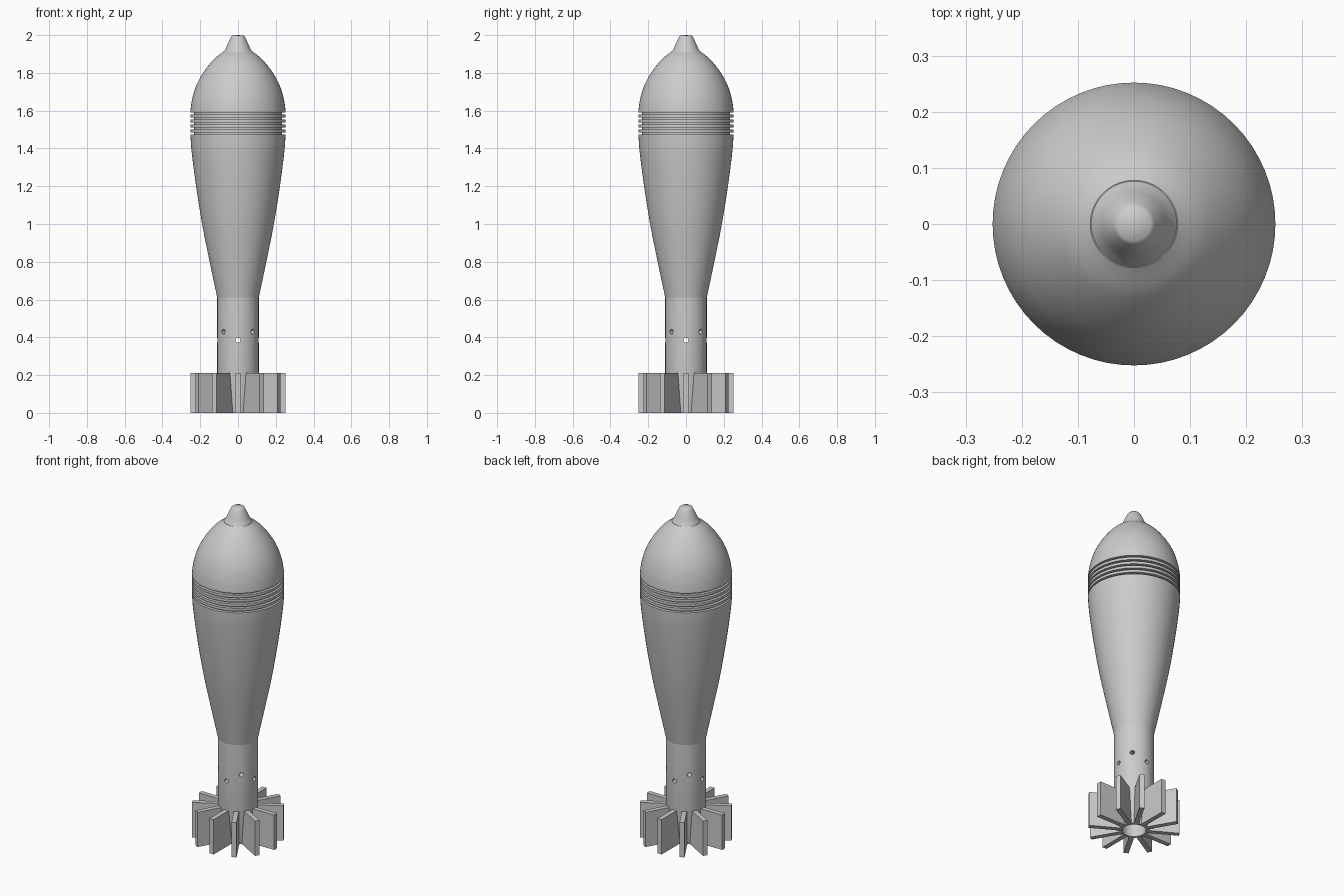
import bpy, bmesh, math
from mathutils import Matrix, Vector

cube = bpy.data.objects.get("Cube")
if cube:
    bpy.data.objects.remove(cube, do_unlink=True)

SIDES = 64

grey = bpy.data.materials.new("plain grey metal")
grey.use_nodes = True
COLOUR = (0.6, 0.6, 0.6, 1)
grey.diffuse_color = COLOUR
grey.node_tree.nodes["Principled BSDF"].inputs["Base Color"].default_value = COLOUR


def add_object(name, bm):
    bmesh.ops.recalc_face_normals(bm, faces=bm.faces)
    mesh = bpy.data.meshes.new(name)
    bm.to_mesh(mesh)
    bm.free()
    mesh.materials.append(grey)
    obj = bpy.data.objects.new(name, mesh)
    bpy.context.collection.objects.link(obj)
    return obj


def smooth(obj, degrees=35):
    bpy.ops.object.select_all(action='DESELECT')
    obj.select_set(True)
    bpy.context.view_layer.objects.active = obj
    bpy.ops.object.shade_smooth_by_angle(angle=math.radians(degrees))


def lathe(name, profile):
    """Spin (radius, height) points about the z axis."""
    bm = bmesh.new()
    verts = [bm.verts.new((r, 0, z)) for r, z in profile]
    edges = [bm.edges.new(pair) for pair in zip(verts, verts[1:])]
    bmesh.ops.spin(bm, geom=verts + edges, cent=(0, 0, 0), axis=(0, 0, 1),
                   angle=math.tau, steps=SIDES, use_merge=True)
    bmesh.ops.remove_doubles(bm, verts=bm.verts, dist=0.0001)
    return add_object(name, bm)


def curve(points, steps=5):
    """Pass a smooth line through a few (radius, height) points."""
    pts = [Vector(p) for p in points]
    pts = [2 * pts[0] - pts[1]] + pts + [2 * pts[-1] - pts[-2]]
    out = []
    for a, b, c, d in zip(pts, pts[1:], pts[2:], pts[3:]):
        for i in range(steps):
            t = i / steps
            out.append(tuple(0.5 * (2 * b + (c - a) * t
                                    + (2 * a - 5 * b + 4 * c - d) * t * t
                                    + (3 * b - a - 3 * c + d) * t ** 3)))
    return out + [tuple(points[-1])]


# Shell body: tapered belly, grooved band and ogive
belly = curve([(0.11, 0.61), (0.15, 0.8), (0.19, 1.0), (0.222, 1.2),
               (0.245, 1.38), (0.252, 1.47)])
band = []
for i in range(5):
    z = 1.474 + i * 0.0265
    band += [(0.252, z), (0.234, z), (0.234, z + 0.011), (0.252, z + 0.011)]
ogive = curve([(0.252, 1.6), (0.243, 1.66), (0.222, 1.73),
               (0.185, 1.8), (0.13, 1.87), (0.078, 1.912)])
smooth(lathe("shell_body", [(0, 0.61)] + belly + band + ogive + [(0, 1.912)]))

# Nose fuze: small cone with a rounded tip
fuze = [(0, 1.9), (0.082, 1.905), (0.068, 1.922), (0.056, 1.95),
        (0.037, 1.99), (0.03, 1.998), (0, 2.0)]
smooth(lathe("nose_fuze", fuze), 50)

# Hollow tail tube, narrowing between the fins
tube = lathe("tail_tube", [(0, 0.62), (0.11, 0.62), (0.11, 0.21), (0.08, 0),
                           (0.065, 0), (0.065, 0.58), (0, 0.58)])

# Vent holes drilled around the tube at two heights
bm = bmesh.new()
for i in range(8):
    place = (Matrix.Rotation(i * math.tau / 8, 4, 'Z')
             @ Matrix.Translation((0.1, 0, 0.43 if i % 2 else 0.385))
             @ Matrix.Rotation(math.pi / 2, 4, 'Y'))
    bmesh.ops.create_cone(bm, cap_ends=True, segments=12, radius1=0.013,
                          radius2=0.013, depth=0.1, matrix=place)
drills = add_object("vent_drills", bm)
drills.hide_render = True
drill = tube.modifiers.new("vents", 'BOOLEAN')
drill.operation = 'DIFFERENCE'
drill.object = drills
bpy.context.view_layer.objects.active = tube
bpy.ops.object.modifier_apply(modifier=drill.name)
bpy.data.objects.remove(drills, do_unlink=True)
smooth(tube)

# Twelve flat tail fins
bm = bmesh.new()
INNER, OUTER, HEIGHT = 0.07, 0.251, 0.21
for i in range(12):
    place = (Matrix.Rotation(i * math.tau / 12, 4, 'Z')
             @ Matrix.Translation(((INNER + OUTER) / 2, 0, HEIGHT / 2))
             @ Matrix.Diagonal((OUTER - INNER, 0.028, HEIGHT, 1)))
    bmesh.ops.create_cube(bm, size=1, matrix=place)
add_object("tail_fins", bm)
